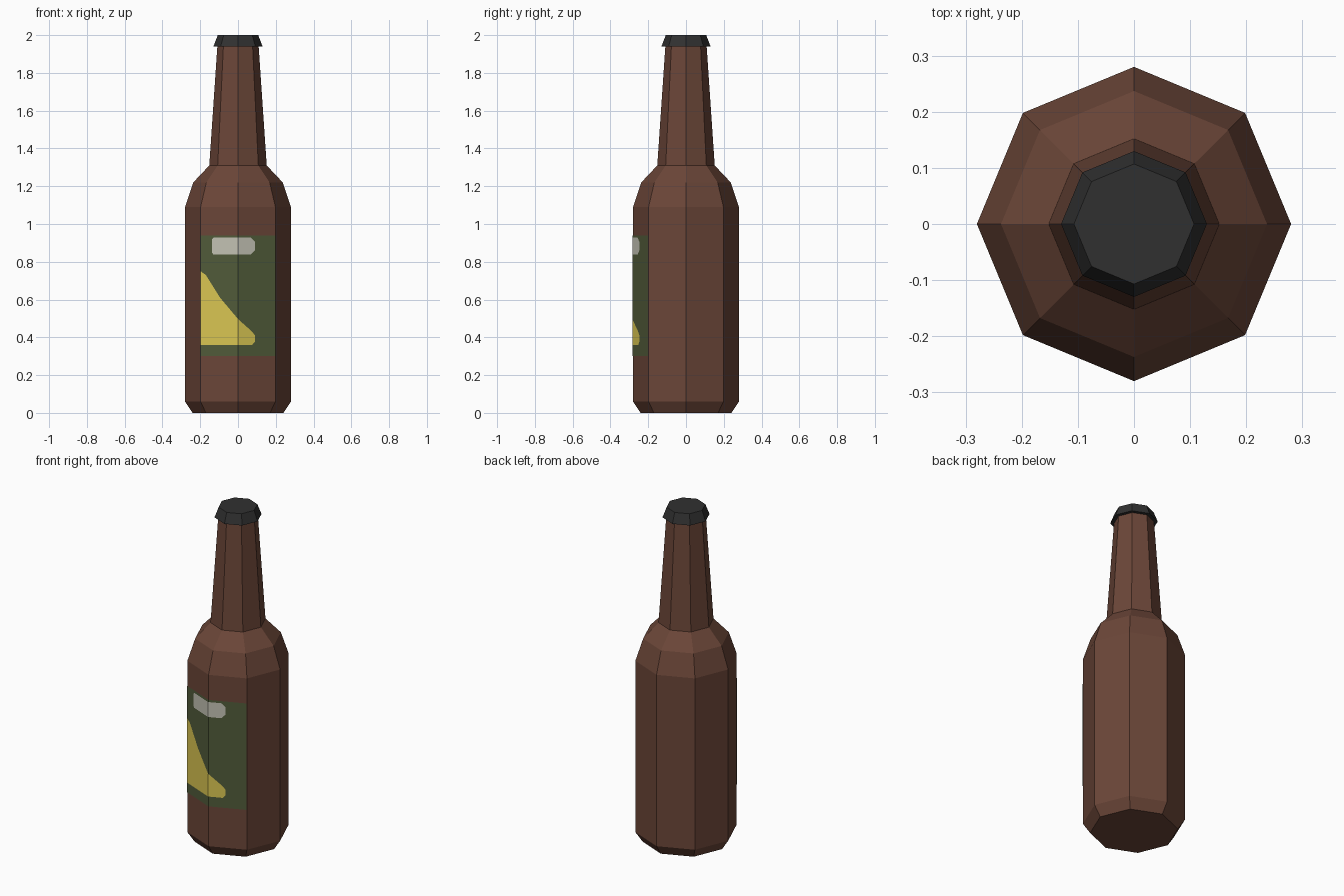
import bpy, bmesh, math

if "Cube" in bpy.data.objects:
    bpy.data.objects.remove(bpy.data.objects["Cube"])

SIDES = 8
BODY_R = 0.28


def material(name, rgb):
    """Flat colour given as sRGB 0-255, stored as linear."""
    lin = [(c / 255 / 12.92) if c < 10.3 else ((c / 255 + 0.055) / 1.055) ** 2.4 for c in rgb]
    m = bpy.data.materials.new(name)
    m.diffuse_color = (*lin, 1)
    m.use_nodes = True
    m.node_tree.nodes["Principled BSDF"].inputs["Base Color"].default_value = m.diffuse_color
    return m


def add_object(name, bm, mat):
    mesh = bpy.data.meshes.new(name)
    bm.to_mesh(mesh)
    bm.free()
    mesh.materials.append(mat)
    ob = bpy.data.objects.new(name, mesh)
    bpy.context.collection.objects.link(ob)
    return ob


def lathe(name, profile, mat):
    """Closed octagonal turned shape from (radius, height) points."""
    bm = bmesh.new()
    rings = []
    for r, z in profile:
        angles = [2 * math.pi * i / SIDES for i in range(SIDES)]
        rings.append([bm.verts.new((r * math.cos(a), r * math.sin(a), z)) for a in angles])
    for low, high in zip(rings, rings[1:]):
        for i in range(SIDES):
            j = (i + 1) % SIDES
            bm.faces.new((low[i], low[j], high[j], high[i]))
    bm.faces.new(rings[0][::-1])
    bm.faces.new(rings[-1])
    bmesh.ops.recalc_face_normals(bm, faces=bm.faces)
    return add_object(name, bm, mat)


def front_plate(name, outline, offset, mat):
    """Flat (x, z) outline folded over the front edge of the bottle."""
    bm = bmesh.new()
    bm.faces.new([bm.verts.new((x, 0, z)) for x, z in outline])
    bmesh.ops.bisect_plane(bm, geom=bm.verts[:] + bm.edges[:] + bm.faces[:],
                           plane_co=(0, 0, 0), plane_no=(1, 0, 0))
    for v in bm.verts:
        v.co.y = -(BODY_R + offset) + abs(v.co.x) * math.tan(math.pi / SIDES)
    bm.normal_update()
    for f in bm.faces:
        if f.normal.y > 0:
            f.normal_flip()
    return add_object(name, bm, mat)


brown = material("brown glass", (107, 70, 56))
black = material("black cap", (48, 48, 48))
green = material("label green", (81, 91, 58))
yellow = material("label yellow", (218, 198, 82))
white = material("label pale grey", (196, 194, 180))

# Bottle body, shoulder and neck
lathe("bottle", [(0.24, 0), (BODY_R, 0.06), (BODY_R, 1.09), (0.237, 1.22),
                 (0.152, 1.31), (0.108, 1.96)], brown)

# Flared crown cap
lathe("cap", [(0.13, 1.94), (0.107, 2.0)], black)

# Label wrapped over the two front faces, with its painted shapes
front_plate("label", [(-0.198, 0.3), (0.198, 0.3), (0.198, 0.94), (-0.198, 0.94)], 0.002, green)
front_plate("label_wedge", [(-0.198, 0.36), (0.075, 0.36), (0.09, 0.378), (0.09, 0.41),
                            (0.075, 0.43), (0, 0.497), (-0.095, 0.61), (-0.17, 0.73),
                            (-0.198, 0.75)], 0.004, yellow)
front_plate("label_patch", [(-0.13, 0.838), (0.068, 0.838), (0.09, 0.862), (0.09, 0.905),
                            (0.068, 0.928), (-0.13, 0.928), (-0.138, 0.918),
                            (-0.138, 0.848)], 0.004, white)
